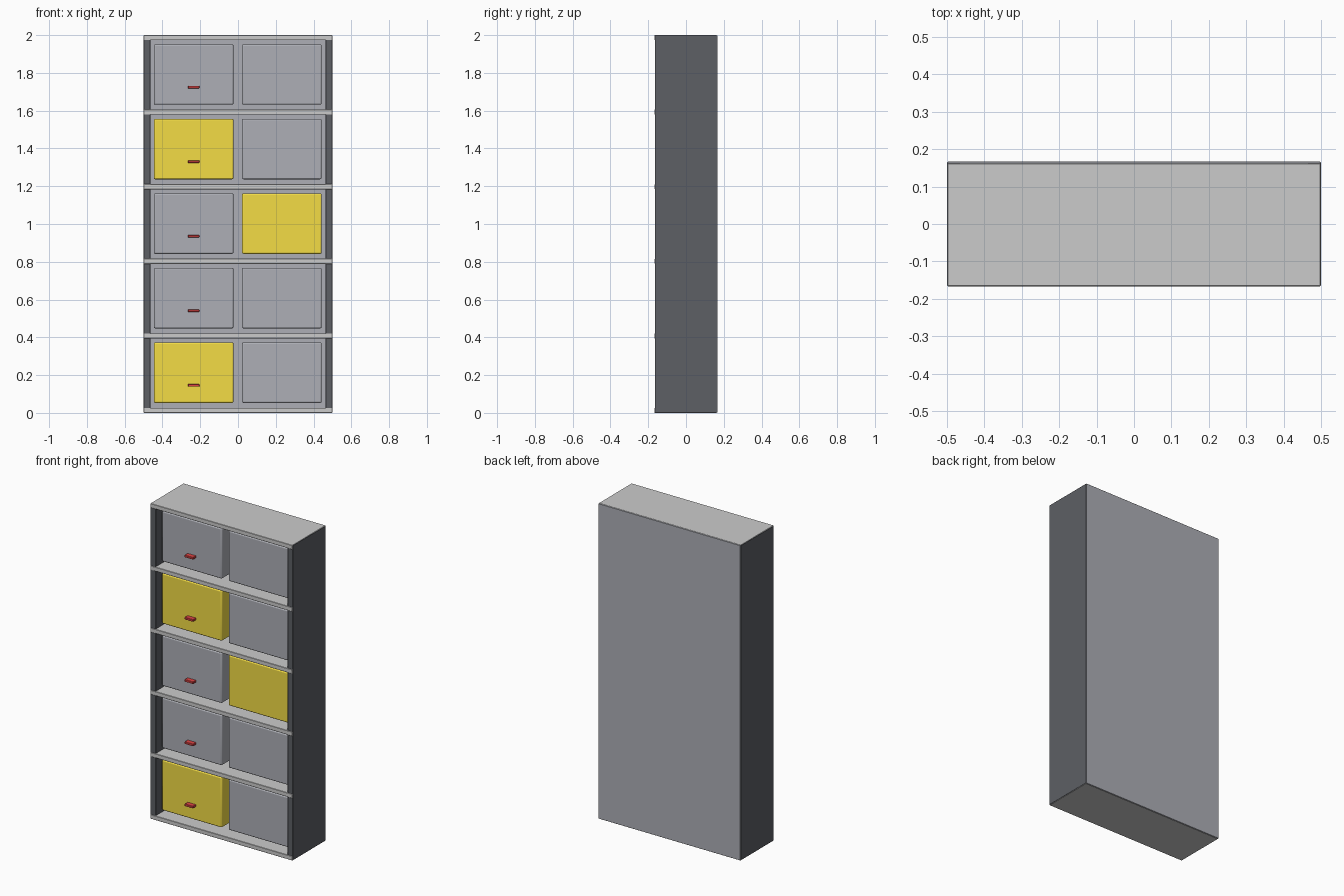
import bpy

if "Cube" in bpy.data.objects:
    bpy.data.objects.remove(bpy.data.objects["Cube"])


def material(name, rgb):
    m = bpy.data.materials.new(name)
    m.diffuse_color = (*rgb, 1)
    m.use_nodes = True
    m.node_tree.nodes["Principled BSDF"].inputs["Base Color"].default_value = m.diffuse_color
    return m


DARK = material("dark_grey", (0.11, 0.115, 0.13))
GREY = material("mid_grey", (0.42, 0.43, 0.47))
LIGHT = material("light_grey", (0.75, 0.75, 0.78))
YELLOW = material("yellow", (0.90, 0.72, 0.06))
RED = material("red", (0.75, 0.06, 0.06))


def box(name, x, y, z, mat, bevel=0.002, segments=1):
    """Bevelled box from (min, max) ranges on each axis."""
    spans = (x, y, z)
    bpy.ops.mesh.primitive_cube_add(size=1, location=[(a + b) / 2 for a, b in spans])
    ob = bpy.context.object
    ob.name = name
    ob.scale = [b - a for a, b in spans]
    bpy.ops.object.transform_apply(location=False, rotation=False, scale=True)
    mod = ob.modifiers.new("bevel", "BEVEL")
    mod.width = bevel
    mod.segments = segments
    ob.data.materials.append(mat)
    if segments > 1:
        bpy.ops.object.shade_smooth_by_angle()
    return ob


PITCH = 0.3946   # shelf spacing
THICK = 0.027    # shelf thickness

# Carcass: two dark sides and a back panel
box("side_left", (-0.5, -0.463), (-0.165, 0.165), (0.001, 1.999), DARK)
box("side_right", (0.463, 0.5), (-0.165, 0.165), (0.001, 1.999), DARK)
box("back_panel", (-0.498, 0.498), (0.155, 0.167), (0.001, 1.999), GREY, 0.001)

# Six shelves, including floor and top
for i in range(6):
    z = i * PITCH
    box(f"shelf_{i}", (-0.499, 0.499), (-0.167, 0.163), (z, z + THICK), LIGHT)

# Storage bins, two per row; the left ones carry a pull handle
yellow_bins = {(0, 0), (2, 1), (3, 0)}
for row in range(5):
    z = 0.053 + row * PITCH
    for col, x in enumerate((-0.446, 0.021)):
        mat = YELLOW if (row, col) in yellow_bins else GREY
        box(f"bin_{row}_{col}", (x, x + 0.422), (-0.128, 0.15), (z, z + 0.32), mat, 0.008, 3)
    box(f"handle_{row}", (-0.265, -0.205), (-0.158, -0.12), (z + 0.086, z + 0.1), RED)
